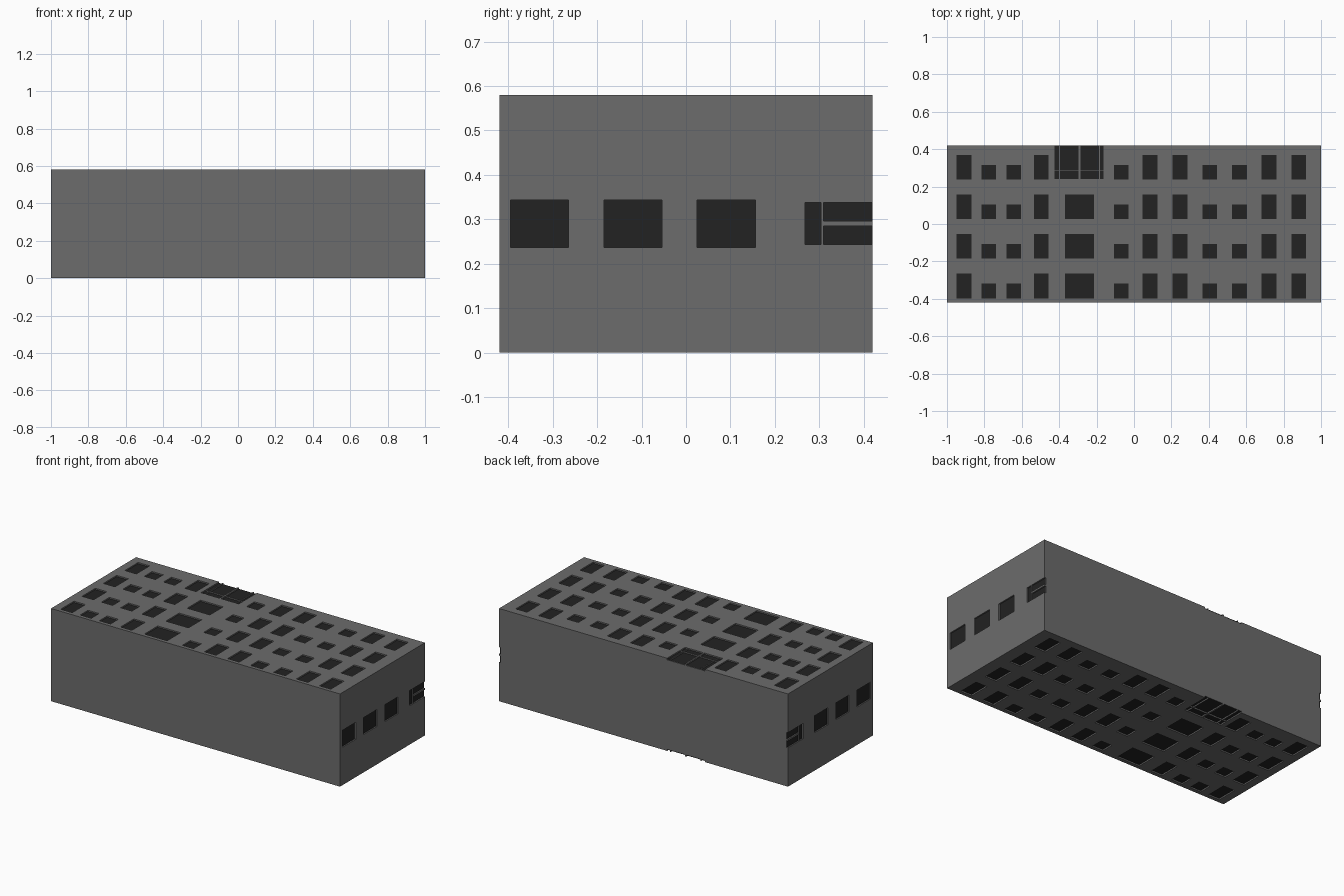
import bpy, bmesh
from mathutils import Vector

if "Cube" in bpy.data.objects:
    bpy.data.objects.remove(bpy.data.objects["Cube"])

W, D, H = 1.0, 0.42, 0.58      # half width, half depth, full height
RECESS, PANE = 0.010, 0.008    # opening depth, glass depth


def material(name, v):
    m = bpy.data.materials.new(name)
    m.diffuse_color = (v, v, v, 1)
    m.use_nodes = True
    m.node_tree.nodes["Principled BSDF"].inputs["Base Color"].default_value = m.diffuse_color
    return m


wall_mat = material("wall_grey", 0.15)
glass_mat = material("dark_glass", 0.016)


def make_object(name, bm, mat):
    me = bpy.data.meshes.new(name)
    bm.to_mesh(me)
    bm.free()
    me.materials.append(mat)
    ob = bpy.data.objects.new(name, me)
    bpy.context.collection.objects.link(ob)
    return ob


def add_box(bm, lo, hi):
    lo, hi = Vector(lo), Vector(hi)
    vs = bmesh.ops.create_cube(bm, size=1)["verts"]
    for v in vs:
        v.co = (lo + hi) / 2 + v.co * (hi - lo)


# Long faces: rectangles (x0, x1, y0, y1)
TALL, SMALL, WIDE = 0.132, 0.078, 0.132
columns = [(-.95, .08, TALL), (-.815, .077, SMALL), (-.682, .077, SMALL),
           (-.535, .078, TALL), (-.37, .157, WIDE), (-.107, .077, SMALL),
           (.046, .08, TALL), (.206, .08, TALL), (.365, .08, SMALL),
           (.525, .08, SMALL), (.682, .08, TALL), (.842, .078, TALL)]
long_rects = []
for row in range(4):
    y = -0.397 + 0.2115 * row
    for x, w, h in columns:
        if row == 3 and h == WIDE and w > 0.1:
            continue           # the entrance takes this place
        long_rects.append((x, x + w, y, y + h))

# Main entrance panes: sidelights and double doors with a transom row
for x0, x1 in [(-.425, -.400), (-.395, -.297), (-.287, -.188), (-.183, -.163)]:
    long_rects += [(x0, x1, .241, .285), (x0, x1, .290, D)]

# End faces: rectangles (y0, y1, z0, z1), windows then side door
end_rects = [(y, y + .131, .237, .343) for y in (-.395, -.185, .025)]
end_rects += [(.268, .304, .243, .338), (.309, D, .243, .285), (.309, D, .296, .338)]

cut, glass = bmesh.new(), bmesh.new()


def opening(place, rect, sign):
    """place(u, v, depth) maps face coordinates to space."""
    u0, u1, v0, v1 = rect
    ends = [place(u0, v0, RECESS), place(u1, v1, -0.05)]
    over = Vector((0, 0.02, 0))    # doors run out past the base edge
    lo = Vector([min(a) for a in zip(*ends)])
    hi = Vector([max(a) for a in zip(*ends)])
    if abs(hi.y - D) < 1e-4:
        hi += over
    add_box(cut, lo, hi)
    quad = [place(u, v, PANE) for u, v in ((u0, v0), (u1, v0), (u1, v1), (u0, v1))]
    if sign < 0:
        quad.reverse()
    glass.faces.new([glass.verts.new(p) for p in quad])


for r in long_rects:
    opening(lambda u, v, d: (u, v, H - d), r, 1)
    opening(lambda u, v, d: (u, v, d), r, -1)
for r in end_rects:
    opening(lambda u, v, d: (W - d, u, v), r, 1)
    opening(lambda u, v, d: (-W + d, u, v), r, -1)

# Building block with recessed openings
bm = bmesh.new()
add_box(bm, (-W, -D, 0), (W, D, H))
body = make_object("building_walls", bm, wall_mat)
cutter = make_object("opening_cutter", cut, wall_mat)
cutter.hide_render = True
mod = body.modifiers.new("openings", "BOOLEAN")
mod.operation, mod.solver, mod.object = "DIFFERENCE", "EXACT", cutter
bpy.context.view_layer.objects.active = body
bpy.ops.object.modifier_apply(modifier=mod.name)
bpy.data.objects.remove(cutter)

# Glass and door panels
make_object("window_and_door_panes", glass, glass_mat)
